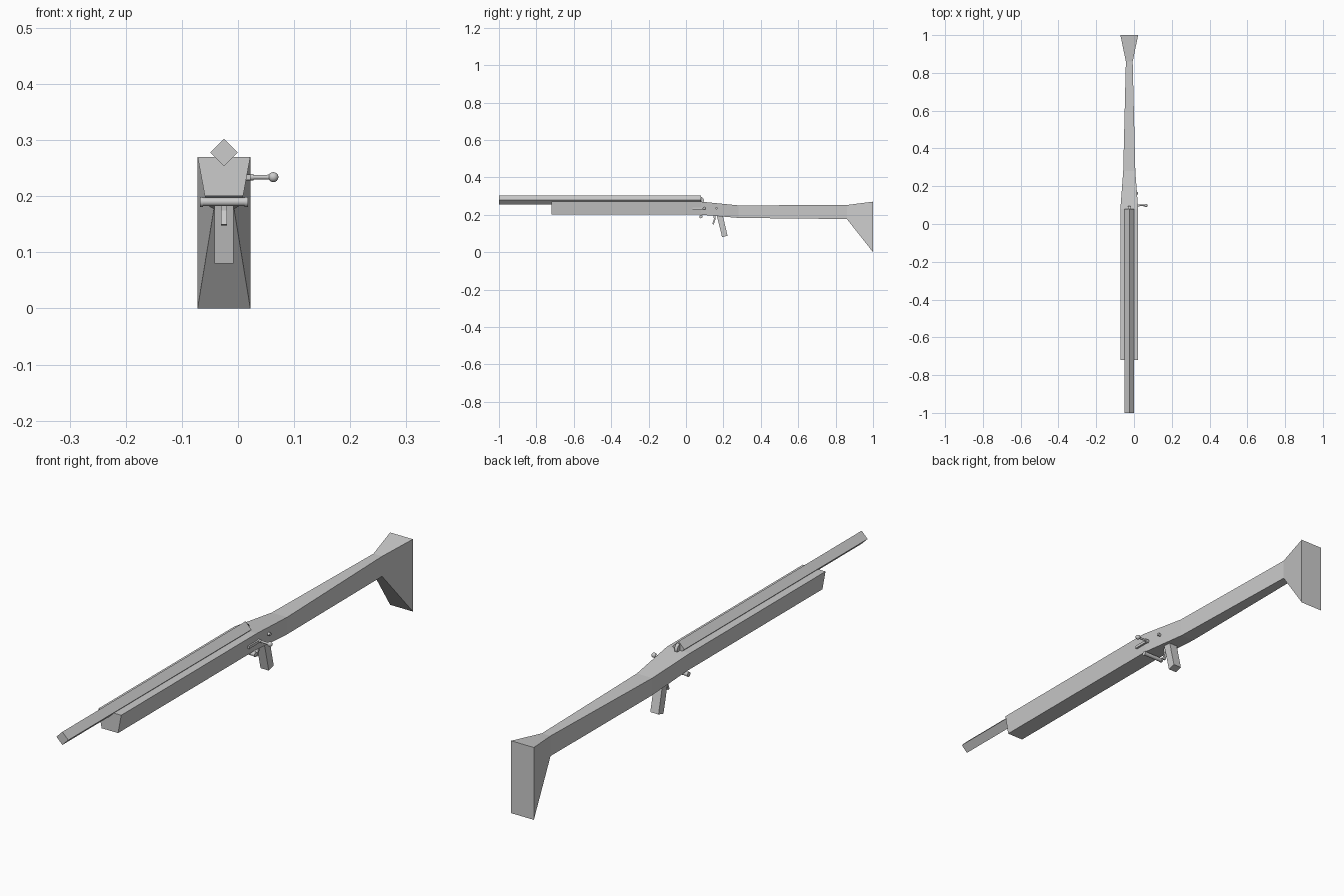
import bpy, bmesh, math
from mathutils import Vector

if "Cube" in bpy.data.objects:
    bpy.data.objects.remove(bpy.data.objects["Cube"])

CX = -0.025  # centre line of the gun


def finish(name, bm):
    bmesh.ops.recalc_face_normals(bm, faces=bm.faces)
    me = bpy.data.meshes.new(name)
    bm.to_mesh(me)
    bm.free()
    ob = bpy.data.objects.new(name, me)
    bpy.context.collection.objects.link(ob)
    return ob


def loft(name, rings):
    bm = bmesh.new()
    loops = [[bm.verts.new(p) for p in r] for r in rings]
    n = len(loops[0])
    for a, b in zip(loops, loops[1:]):
        for i in range(n):
            j = (i + 1) % n
            bm.faces.new((a[i], a[j], b[j], b[i]))
    bm.faces.new(loops[0])
    bm.faces.new(loops[-1])
    return finish(name, bm)


def section(y, z0, z1, bottom, top):
    return [(CX - bottom, y, z0), (CX + bottom, y, z0),
            (CX + top, y, z1), (CX - top, y, z1)]


def side_profile(name, pts, half):
    return loft(name, [[(CX + s * half, y, z) for y, z in pts] for s in (-1, 1)])


def turned(name, profile, y, z, sides=16):
    # Round part along x from (x, radius) pairs
    ang = [2 * math.pi * i / sides for i in range(sides)]
    ob = loft(name, [[(x, y + r * math.cos(a), z + r * math.sin(a)) for a in ang]
                     for x, r in profile])
    bpy.ops.object.select_all(action='DESELECT')
    ob.select_set(True)
    bpy.context.view_layer.objects.active = ob
    bpy.ops.object.shade_smooth_by_angle(angle=math.radians(40))
    return ob


# Stock: forearm, wrist and flared butt in one loft
loft("stock", [section(*s) for s in (
    (-0.72, 0.20, 0.27, 0.034, 0.047),
    (0.08, 0.20, 0.27, 0.034, 0.047),
    (0.28, 0.183, 0.25, 0.028, 0.032),
    (0.86, 0.177, 0.252, 0.018, 0.018),
    (1.00, 0.0, 0.27, 0.047, 0.047))])

# Square barrel standing on its edge
d = 0.0245
loft("barrel", [[(CX, y, 0.278 - d), (CX + d, y, 0.278),
                 (CX, y, 0.278 + d), (CX - d, y, 0.278)] for y in (-1.0, 0.08)])

# Hammer disc behind the barrel
turned("hammer", [(CX - 0.006, 0.019), (CX + 0.006, 0.019)], 0.077, 0.276)

# Grip and trigger
side_profile("grip", [(0.165, 0.195), (0.197, 0.195), (0.222, 0.088), (0.193, 0.08)], 0.017)
side_profile("trigger", [(0.147, 0.2), (0.16, 0.2), (0.157, 0.175), (0.148, 0.148),
                         (0.14, 0.15), (0.149, 0.175)], 0.005)

# Cross bar under the receiver
turned("cross_bar", [(CX - 0.043, 0.009), (CX - 0.037, 0.009), (CX - 0.037, 0.0075),
                     (CX + 0.037, 0.0075), (CX + 0.037, 0.009), (CX + 0.043, 0.009)], 0.08, 0.19)

# Bolt handle: collar, rod and ball
ball = [(0.063 - 0.009 * math.cos(a), 0.009 * math.sin(a))
        for a in [math.radians(t) for t in (30, 50, 70, 90, 110, 130, 150, 170)]]
turned("bolt_handle", [(0.0, 0.006), (0.028, 0.006), (0.028, 0.004), (0.05, 0.004)] + ball,
       0.098, 0.234)

# Bolt slide plate along the side of the receiver
loft("bolt_plate", [[(0.005, y, 0.229), (0.022, y, 0.229),
                     (0.022, y, 0.239), (0.005, y, 0.239)] for y in (0.035, 0.1)])

# Side pin
turned("side_pin", [(0.0, 0.006), (0.02, 0.006)], 0.163, 0.234, 12)
